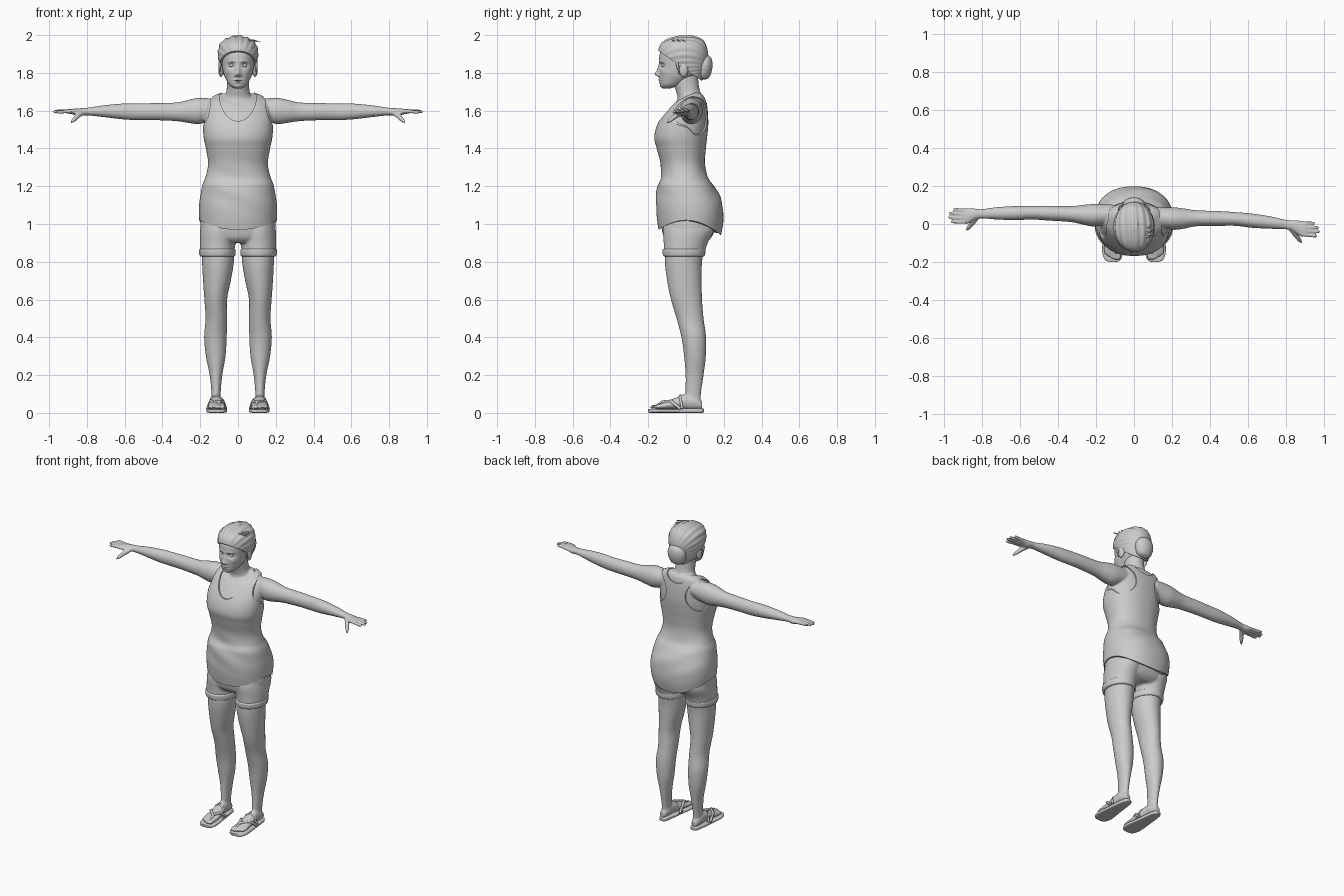
import bpy, bmesh, math
from mathutils import Vector

cube = bpy.data.objects.get("Cube")
if cube:
    bpy.data.objects.remove(cube)

grey = bpy.data.materials.new("plain_grey")
grey.use_nodes = True
GREY = (0.6, 0.6, 0.6, 1)
grey.diffuse_color = GREY
grey.node_tree.nodes["Principled BSDF"].inputs["Base Color"].default_value = GREY


def dress(mesh):
    """Give a mesh its material and smooth shading with sharp creases."""
    mesh.materials.clear()
    mesh.materials.append(grey)
    for face in mesh.polygons:
        face.use_smooth = True
    mesh.set_sharp_from_angle(angle=math.radians(42))


def add_object(name, bm):
    bmesh.ops.recalc_face_normals(bm, faces=bm.faces)
    mesh = bpy.data.meshes.new(name)
    bm.to_mesh(mesh)
    bm.free()
    dress(mesh)
    ob = bpy.data.objects.new(name, mesh)
    bpy.context.collection.objects.link(ob)
    return ob


def bake(ob):
    """Replace an object by its evaluated mesh."""
    bpy.context.view_layer.update()
    graph = bpy.context.evaluated_depsgraph_get()
    mesh = bpy.data.meshes.new_from_object(ob.evaluated_get(graph))
    name, matrix = ob.name, ob.matrix_world.copy()
    bpy.data.objects.remove(ob)
    dress(mesh)
    out = bpy.data.objects.new(name, mesh)
    out.matrix_world = matrix
    bpy.context.collection.objects.link(out)
    return out


def spline(rings, steps):
    """Smooth in-between rings by Catmull-Rom."""
    last = len(rings) - 1
    for i in range(last):
        quad = [rings[max(0, min(last, i + j))] for j in (-1, 0, 1, 2)]
        for s in range(steps):
            t = s / steps
            yield [b + t / 2 * (c - a + t * (2 * a - 5 * b + 4 * c - d + t * (3 * (b - c) + d - a)))
                   for a, b, c, d in zip(*quad)]
    yield list(rings[last])


def loft(name, rings, axis="z", n=48, steps=6, power=2.0, side=1, fn=None):
    """Skin of oval rings: (station, half width, min, max) or (station, min, max, min, max)."""
    rings = [(r[0], -r[1], *r[1:]) if len(r) == 4 else r for r in rings]
    bm = bmesh.new()
    loops = []
    for t, a0, a1, b0, b1 in spline(rings, steps):
        loop = []
        for i in range(n):
            c, s = math.cos(math.tau * i / n), math.sin(math.tau * i / n)
            a = (a0 + a1) / 2 + (a1 - a0) / 2 * math.copysign(abs(c) ** (2 / power), c)
            b = (b0 + b1) / 2 + (b1 - b0) / 2 * math.copysign(abs(s) ** (2 / power), s)
            co = Vector({"x": (t, a, b), "y": (a, t, b), "z": (a, b, t)}[axis])
            if fn:
                fn(co)
            co.x *= side
            loop.append(bm.verts.new(co))
        loops.append(loop)
    for low, high in zip(loops, loops[1:]):
        for i in range(n):
            j = (i + 1) % n
            bm.faces.new((low[i], low[j], high[j], high[i]))
    bm.faces.new(loops[0])
    bm.faces.new(loops[-1])
    return add_object(name, bm)


def ball(name, centre, radii):
    bm = bmesh.new()
    bmesh.ops.create_uvsphere(bm, u_segments=32, v_segments=20, radius=1)
    for v in bm.verts:
        v.co = Vector(centre) + Vector(a * b for a, b in zip(v.co, radii))
    return add_object(name, bm)


def tube(name, points, radii):
    """Tapered round tube through points."""
    curve = bpy.data.curves.new(name, "CURVE")
    curve.dimensions, curve.bevel_depth = "3D", 1
    curve.bevel_resolution, curve.use_fill_caps = 3, True
    line = curve.splines.new("POLY")
    line.points.add(len(points) - 1)
    for p, co, r in zip(line.points, points, radii):
        p.co, p.radius = (*co, 1), r
    ob = bpy.data.objects.new(name, curve)
    bpy.context.collection.objects.link(ob)
    return bake(ob)


def finger(name, start, end, r):
    a, b = Vector(start), Vector(end)
    return tube(name, [a.lerp(b, t) for t in (0, .5, .85, .95, 1)], [r, r * .9, r * .8, r * .6, r * .2])


def fuse(name, parts, voxel, rounds):
    """Merge overlapping parts into one blended skin."""
    bm = bmesh.new()
    for part in parts:
        bm.from_mesh(part.data)
        bpy.data.objects.remove(part)
    ob = add_object(name, bm)
    remesh = ob.modifiers.new("merge", "REMESH")
    remesh.mode, remesh.voxel_size = "VOXEL", voxel
    soften = ob.modifiers.new("soften", "SMOOTH")
    soften.iterations, soften.factor = rounds, .5
    return bake(ob)


# Tank top: torso shape, draped hem, cut neckline and racer-back armholes
torso = [(.98, .205, -.145, .185), (1.05, .207, -.155, .198), (1.12, .203, -.158, .19),
         (1.2, .19, -.152, .15), (1.25, .172, -.132, .115), (1.32, .158, -.135, .1),
         (1.4, .17, -.155, .105), (1.46, .182, -.168, .112), (1.53, .185, -.15, .118),
         (1.6, .18, -.105, .115), (1.65, .165, -.06, .108), (1.68, .125, -.01, .1), (1.695, .09, .01, .085)]


def drape(co):
    low = max(0, min(1, (1.15 - co.z) / .17))
    co.z += low * (.04 - .05 * max(0, -co.y / .145) ** 2 - .08 * max(0, co.y / .185) ** 2)
    fold = max(0, 1 - abs(co.z - 1.2) / .16)
    co.y *= 1 + .025 * fold * math.sin(45 * (co.z + .5 * co.x))


top = loft("tank_top", torso, n=96, steps=8, power=2.25, fn=drape)
cutters = [loft("neck_front_cutter", [(-.3, .1, 1.545, 1.85), (.045, .1, 1.545, 1.85)], "y", 64, 1),
           loft("neck_back_cutter", [(.02, .09, 1.64, 1.8), (.3, .09, 1.64, 1.8)], "y", 64, 1)]
for side in (1, -1):
    cutters.append(loft("armhole_cutter", [(-.3, .145, .32, 1.5, 1.75), (-.02, .145, .32, 1.5, 1.75),
                                           (.07, .075, .32, 1.46, 1.685), (.3, .075, .32, 1.46, 1.685)],
                        "y", 64, 6, side=side))
for cutter in cutters:
    cutter.hide_render = True
    cut = top.modifiers.new("cut", "BOOLEAN")
    cut.operation, cut.solver, cut.object = "DIFFERENCE", "EXACT", cutter
top = bake(top)
for cutter in cutters:
    bpy.data.objects.remove(cutter)

# Upper body skin: chest, neck, arms and hands blended together
inset = .007
skin = [loft("chest", [(z - .004, w - inset, a + inset, b - inset) for z, w, a, b in torso if z > 1.3],
             power=2.25),
        loft("neck", [(1.58, .09, -.07, .1), (1.66, .078, -.045, .095), (1.7, .062, -.052, .075),
                      (1.76, .058, -.07, .065), (1.82, .058, -.07, .065)])]
arm = [(.1, -.01, .085, 1.56, 1.66), (.2, -.03, .088, 1.53, 1.668), (.26, -.025, .082, 1.535, 1.658),
       (.33, -.012, .072, 1.545, 1.643), (.45, -.01, .068, 1.55, 1.64), (.54, -.01, .062, 1.55, 1.638),
       (.62, -.02, .055, 1.555, 1.637), (.72, -.025, .04, 1.567, 1.627), (.8, -.028, .022, 1.575, 1.615),
       (.84, -.04, .02, 1.572, 1.613), (.875, -.064, .018, 1.58, 1.61), (.905, -.066, .014, 1.585, 1.608)]
for side in (1, -1):
    def sweep(co):
        if side < 0:  # the right arm reaches further back
            co.y += .015 + .065 * co.x ** 2

    def at(x, y, z):
        co = Vector((x, y, z))
        sweep(co)
        co.x *= side
        return co

    skin.append(loft("arm", arm, "x", side=side, fn=sweep))
    for i, tip in enumerate((.955, .976, .981, .966)):
        y = .004 - .02 * i
        skin.append(finger("finger", at(.89, y, 1.597), at(tip, y * 1.15, 1.6 - .003 * i), .0105))
    skin.append(tube("thumb", [at(.825, -.02, 1.59), at(.852, -.058, 1.57), at(.872, -.085, 1.548),
                               at(.884, -.1, 1.535)], [.015, .014, .011, .004]))
fuse("upper_body_skin", skin, .005, 4)

# Head: sculpted by soft bumps (x, z, width, height, depth)
bumps = [(.035, 1.84, .02, .014, .014), (0, 1.812, .012, .026, -.012), (0, 1.793, .014, .011, -.018),
         (.014, 1.787, .008, .007, -.006), (0, 1.763, .022, .005, -.006), (0, 1.75, .018, .005, -.006),
         (0, 1.757, .025, .002, .004), (.03, 1.86, .022, .006, -.005), (.055, 1.805, .02, .018, -.005),
         (0, 1.728, .02, .01, -.005)]


def sculpt(co):
    if co.y < -.03:
        co.y += sum(d * math.exp(-((abs(co.x) - x) / w) ** 2 - ((co.z - z) / h) ** 2)
                    for x, z, w, h, d in bumps)


loft("head", [(1.718, .02, -.122, -.08), (1.735, .046, -.135, -.03), (1.765, .064, -.14, .02),
              (1.8, .078, -.142, .07), (1.85, .086, -.142, .09), (1.9, .089, -.139, .1),
              (1.95, .078, -.118, .085), (1.98, .045, -.07, .06)], n=144, steps=14, power=2.15, fn=sculpt)
for side, word in ((1, "left"), (-1, "right")):
    ball(word + "_eye", (.034 * side, -.114, 1.839), (.015, .016, .011))
    ball(word + "_ear", (.09 * side, -.012, 1.815), (.014, .024, .036))
    tube(word + "_side_lock", [(.092 * side, -.05, 1.88), (.097 * side, -.045, 1.84),
                               (.094 * side, -.035, 1.79)], [.008, .007, .002])


# Hair: swept-back cap trimmed along the hairline, bun and loose wisps
def strands(co):
    wave = 1 + .016 * math.sin(26 * math.atan2(co.x, co.z - 1.83) + 8 * co.y)
    co.x *= wave
    co.z = 1.83 + (co.z - 1.83) * wave


hair = loft("hair_cap", [(1.75, .06, -.02, .08), (1.8, .085, -.1, .1), (1.85, .1, -.135, .112),
                         (1.9, .107, -.148, .117), (1.95, .097, -.136, .105), (1.98, .066, -.095, .08),
                         (1.997, .02, -.03, .03)], n=128, steps=10, fn=strands)
bm = bmesh.new()
bm.from_mesh(hair.data)
bpy.data.objects.remove(hair)
bmesh.ops.bisect_plane(bm, geom=bm.verts[:] + bm.edges[:] + bm.faces[:], plane_co=(0, -.14, 1.912),
                       plane_no=(0, .145, .21), clear_inner=True)
bmesh.ops.holes_fill(bm, edges=[e for e in bm.edges if e.is_boundary])
add_object("hair_cap", bm)
loft("hair_bun", [(1.765, .015, .085, .1), (1.78, .045, .06, .125), (1.83, .062, .05, .14),
                  (1.875, .05, .06, .135), (1.9, .015, .085, .11)], n=96, fn=strands)
for i in range(3):
    tube("hair_wisp", [(.05, -.07 + .02 * i, 1.975), (.085, -.065 + .025 * i, 1.972),
                       (.118 - .015 * i, -.06 + .03 * i, 1.965)], [.006, .004, .001])

# Shorts: pelvis and two short legs blended, with rolled cuffs
shorts = [loft("pelvis", [(.9, .15, -.09, .1), (.93, .19, -.118, .135), (1, .2, -.13, .16),
                          (1.08, .185, -.125, .15)], power=2.4)]
for side in (1, -1):
    shorts.append(loft("shorts_leg", [(.84, .02, .2, -.117, .097), (.9, .014, .202, -.118, .115),
                                      (.97, .005, .2, -.122, .15), (1.04, .01, .18, -.11, .14)], side=side))
    loft("shorts_cuff", [(.828, .022, .196, -.114, .092), (.835, .014, .204, -.122, .1),
                         (.862, .013, .206, -.124, .103), (.87, .02, .198, -.115, .097)], side=side)
fuse("shorts", shorts, .007, 3)

# Legs, feet and sandals
leg = [(.04, .09, .143, -.01, .08), (.1, .092, .14, -.004, .079), (.2, .083, .15, -.002, .093),
       (.3, .066, .17, -.01, .105), (.4, .06, .179, -.024, .106), (.5, .058, .172, -.05, .093),
       (.6, .058, .178, -.08, .085), (.7, .038, .185, -.1, .083), (.8, .022, .19, -.112, .085),
       (.9, .02, .19, -.11, .1)]
foot = [(-.16, .075, .155, .02, .042), (-.12, .068, .158, .018, .055), (-.06, .074, .153, .018, .078),
        (0, .086, .147, .018, .1), (.05, .089, .145, .018, .09), (.085, .1, .135, .02, .06)]
sole = [(-.2, .095, .125, .003, .018), (-.188, .07, .153, 0, .02), (-.14, .058, .168, 0, .022),
        (-.05, .07, .16, 0, .022), (.03, .08, .152, 0, .024), (.08, .09, .142, 0, .024),
        (.096, .108, .126, .003, .02)]
for side, word in ((1, "left"), (-1, "right")):
    parts = [loft("calf", leg, side=side), loft("instep", foot, "y", side=side)]
    for i, tip in enumerate((-.188, -.19, -.183, -.172, -.158)):
        x, r = .081 + .0175 * i, .013 - .0012 * i
        parts.append(finger("toe", (x * side, -.13, .036), (x * side, tip, .03), r))
    fuse(word + "_leg_skin", parts, .005, 3)
    loft(word + "_sandal_sole", sole, "y", power=4, side=side)
    for edge, mid in ((.066, .08), (.161, .145)):
        tube(word + "_sandal_strap", [(.093 * side, -.158, .036), (.1 * side, -.125, .058),
                                      (mid * side, -.08, .062), (edge * side, -.03, .022)],
             [.006, .008, .009, .008])
    tube(word + "_ankle_strap", [(.07 * side, -.06, .022), (.088 * side, -.035, .075), (.115 * side, -.03, .092),
                                 (.142 * side, -.03, .075), (.156 * side, -.02, .022)], [.007] * 5)
